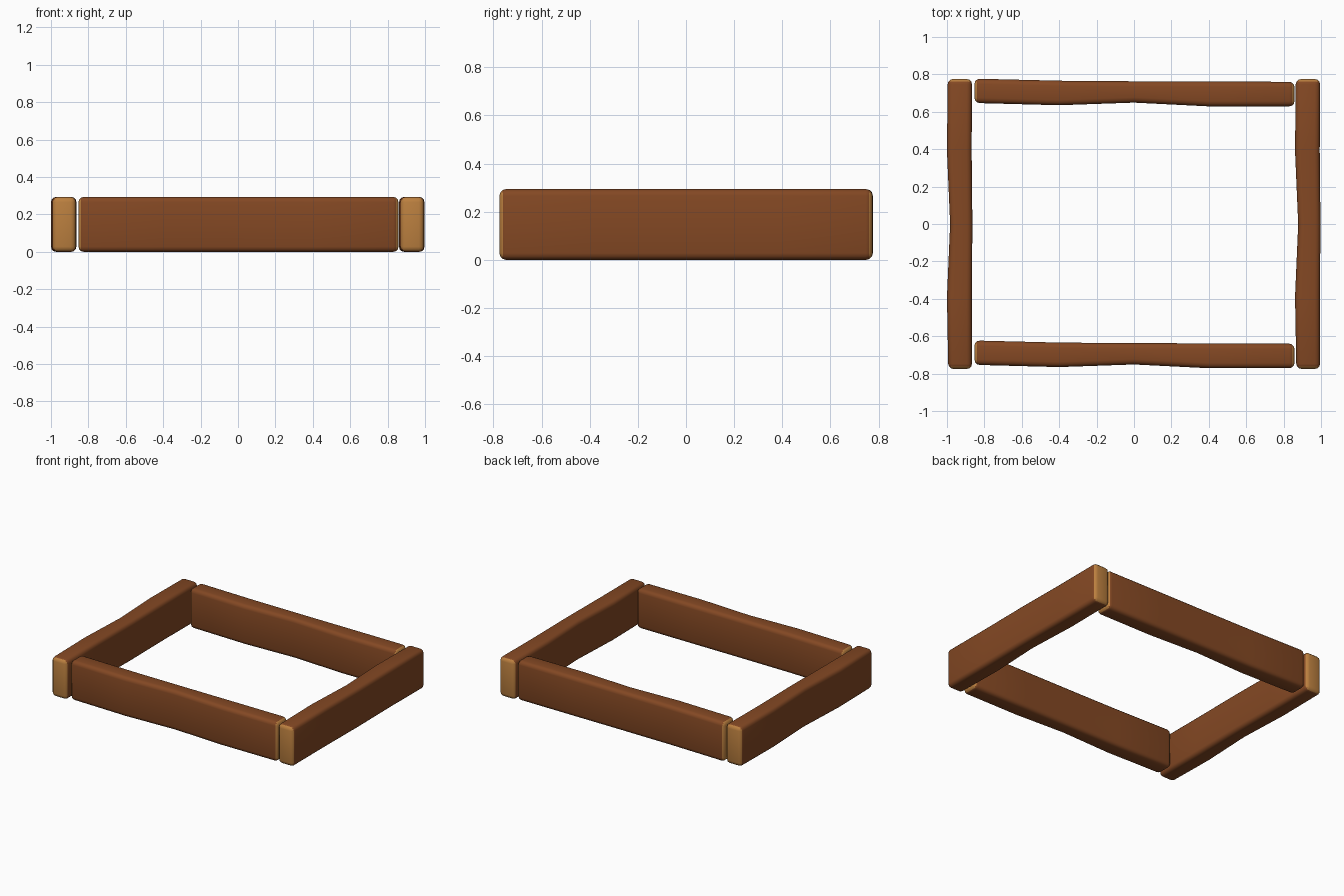
import bpy, bmesh, math
from mathutils import Vector

if "Cube" in bpy.data.objects:
    bpy.data.objects.remove(bpy.data.objects["Cube"])


def material(name, rgb):
    m = bpy.data.materials.new(name)
    m.diffuse_color = (*rgb, 1)
    m.use_nodes = True
    m.node_tree.nodes["Principled BSDF"].inputs["Base Color"].default_value = m.diffuse_color
    return m


BARK = material("brown wood", (0.23, 0.065, 0.017))
CUT = material("pale end grain", (0.50, 0.215, 0.050))
HEIGHT = 0.297


def plank(name, stations, along_x, shift):
    """Hewn board: stations are (position along, low side, high side)."""
    bm = bmesh.new()
    rings = []
    for s, lo, hi in stations:
        ring = []
        for w, z in ((lo, 0.003), (hi, 0.003), (hi, HEIGHT), (lo, HEIGHT)):
            p = (s, w + shift, z) if along_x else (w + shift, s, z)
            ring.append(bm.verts.new(p))
        rings.append(ring)
    for a, b in zip(rings, rings[1:]):
        for i in range(4):
            j = (i + 1) % 4
            bm.faces.new((a[i], a[j], b[j], b[i]))
    bm.faces.new(rings[0])
    bm.faces.new(rings[-1])
    bmesh.ops.recalc_face_normals(bm, faces=bm.faces)
    # worn, rounded edges
    sharp = [e for e in bm.edges if e.calc_face_angle() > math.radians(60)]
    bmesh.ops.bevel(bm, geom=sharp, offset=0.028, segments=3, profile=0.5,
                    affect='EDGES')
    # pale end grain on faces pointing along the board
    bm.normal_update()
    axis = Vector((1, 0, 0)) if along_x else Vector((0, 1, 0))
    for f in bm.faces:
        f.material_index = int(abs(f.normal.dot(axis)) > 0.6)
    # boards rest on the ground
    for v in bm.verts:
        v.co.z = max(v.co.z - 0.003, 0)
    me = bpy.data.meshes.new(name)
    bm.to_mesh(me)
    bm.free()
    me.materials.append(BARK)
    me.materials.append(CUT)
    ob = bpy.data.objects.new(name, me)
    bpy.context.collection.objects.link(ob)
    bpy.context.view_layer.objects.active = ob
    ob.select_set(True)
    bpy.ops.object.shade_smooth_by_angle(angle=math.radians(35))
    ob.select_set(False)


# side boards: wavy left face, nearly straight right face
side = [(-0.775, -0.993, -0.866), (-0.39, -1.0, -0.867), (0, -0.983, -0.864),
        (0.39, -1.0, -0.868), (0.775, -0.996, -0.866)]
plank("left_board", side, False, 0)
plank("right_board", side, False, 1.861)

# front and back boards: wavy front face
cross = [(-0.853, -0.753, -0.623), (-0.4, -0.765, -0.634),
         (0, -0.751, -0.637), (0.4, -0.771, -0.638), (0.858, -0.771, -0.640)]
plank("front_board", cross, True, 0)
plank("back_board", cross, True, 1.400)
